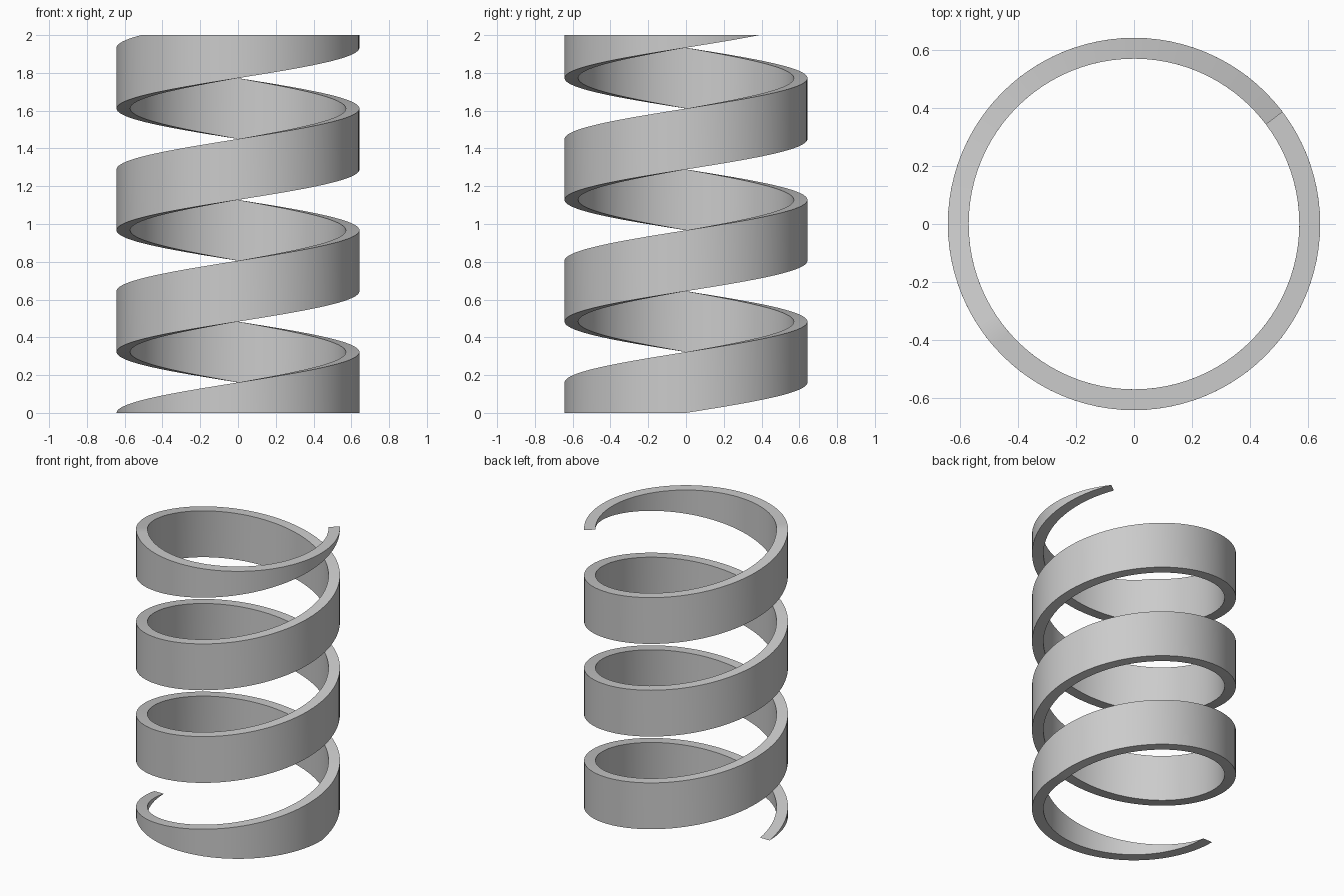
import bpy, bmesh, math

cube = bpy.data.objects.get("Cube")
if cube:
    bpy.data.objects.remove(cube, do_unlink=True)

HEIGHT = 2.0
PITCH = 0.6445
BAND = PITCH / 2
OUTER, INNER = 0.643, 0.571
STEPS = 96          # segments per turn

# Single grey material
grey = bpy.data.materials.new("light_grey")
grey.use_nodes = True
colour = (0.6, 0.6, 0.6, 1)
grey.diffuse_color = colour
grey.node_tree.nodes["Principled BSDF"].inputs["Base Color"].default_value = colour

# Turn numbers where the band meets the flat bottom and top
turns = HEIGHT / PITCH
breaks = [-0.5, 0, turns - 0.5, turns]
path = [breaks[0]]
for a, b in zip(breaks, breaks[1:]):
    n = math.ceil((b - a) * STEPS)
    path += [a + (b - a) * i / n for i in range(1, n + 1)]


def section(bm, t):
    """Rectangular cross-section of the band, trimmed at bottom and top."""
    c, s = math.cos(math.tau * t), math.sin(math.tau * t)
    low = max(t * PITCH, 0)
    high = min(t * PITCH + BAND, HEIGHT)
    corners = [(INNER, low), (OUTER, low), (OUTER, high), (INNER, high)]
    return [bm.verts.new((r * c, r * s, z)) for r, z in corners]


# Helical band swept along the path, tapering to an edge at each end
bm = bmesh.new()
rings = [section(bm, t) for t in path]
for p, q in zip(rings, rings[1:]):
    for i in range(4):
        j = (i + 1) % 4
        bm.faces.new((p[i], p[j], q[j], q[i]))
bmesh.ops.remove_doubles(bm, verts=bm.verts, dist=1e-5)
bmesh.ops.recalc_face_normals(bm, faces=bm.faces)

mesh = bpy.data.meshes.new("spiral_band")
bm.to_mesh(mesh)
bm.free()
mesh.materials.append(grey)
band = bpy.data.objects.new("spiral_band", mesh)
bpy.context.collection.objects.link(band)

# Smooth walls with crisp edges
bpy.context.view_layer.objects.active = band
band.select_set(True)
bpy.ops.object.shade_smooth_by_angle(angle=math.radians(30))
